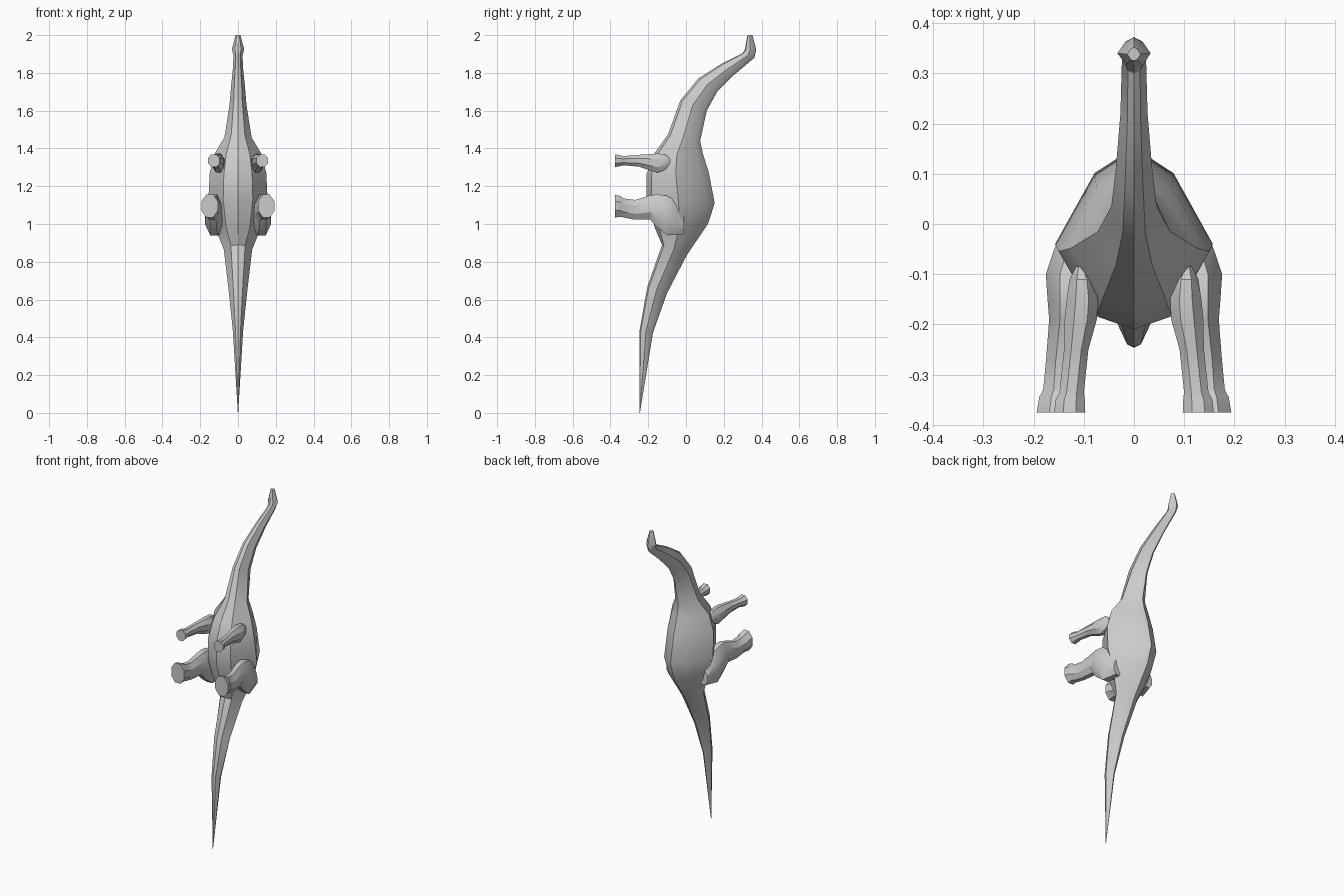
import bpy, bmesh, math

grey = bpy.data.materials.new("stone grey")
grey.diffuse_color = (0.6, 0.6, 0.6, 1)


def loft(name, rings):
    """Skin a list of equal closed rings and cap both ends."""
    bm = bmesh.new()
    loops = [[bm.verts.new(p) for p in ring] for ring in rings]
    n = len(loops[0])
    for a, b in zip(loops, loops[1:]):
        for i in range(n):
            j = (i + 1) % n
            bm.faces.new((a[i], a[j], b[j], b[i]))
    bm.faces.new(loops[0])
    bm.faces.new(loops[-1])
    bmesh.ops.recalc_face_normals(bm, faces=bm.faces)
    mesh = bpy.data.meshes.new(name)
    bm.to_mesh(mesh)
    bm.free()
    mesh.materials.append(grey)
    ob = bpy.data.objects.new(name, mesh)
    bpy.context.collection.objects.link(ob)
    bpy.ops.object.select_all(action='DESELECT')
    ob.select_set(True)
    bpy.context.view_layer.objects.active = ob
    bpy.ops.object.shade_smooth_by_angle(angle=math.radians(30))
    return ob


# Body from tail tip to snout: belly y, belly z, back y, back z, half width
stations = [
    (-.246, .00, -.244, .00, .001),
    (-.245, .44, -.175, .424, .027),
    (-.205, .667, -.10, .635, .05),
    (-.127, .89, .005, .836, .075),
    (-.165, .98, .116, 1.00, .125),
    (-.21, 1.13, .152, 1.11, .157),
    (-.21, 1.26, .12, 1.275, .15),
    (-.17, 1.37, .09, 1.37, .125),
    (-.095, 1.475, .075, 1.44, .072),
    (-.03, 1.655, .11, 1.60, .045),
    (.065, 1.77, .165, 1.70, .036),
    (.19, 1.85, .255, 1.79, .027),
    (.30, 1.905, .362, 1.88, .024),
    (.312, 1.925, .372, 1.922, .033),
    (.325, 2.0, .352, 2.0, .013),
]
# Section outline: fraction of half width, fraction from belly to back
outline = [(0, 0), (.5, .08), (1, .47), (.5, .86),
           (0, 1), (-.5, .86), (-1, .47), (-.5, .08)]
loft("body", [[(w * u, y0 + (y1 - y0) * t, z0 + (z1 - z0) * t) for u, t in outline]
              for y0, z0, y1, z1, w in stations])


# Legs from foot to body: y, centre x, centre z, x radius, z radius
def leg(name, rows, side):
    rings = []
    for y, x, z, rx, rz in rows:
        angles = [math.tau * (i + .5) / 8 for i in range(8)]
        rings.append([(side * (x + 1.05 * rx * math.cos(a)), y,
                       z + 1.05 * rz * math.sin(a)) for a in angles])
    loft(name, rings)


hind = [
    (-.375, .15, 1.095, .045, .062),
    (-.345, .148, 1.093, .042, .056),
    (-.33, .145, 1.085, .037, .052),
    (-.27, .142, 1.075, .034, .054),
    (-.19, .132, 1.088, .038, .065),
    (-.155, .13, 1.07, .043, .09),
    (-.10, .127, 1.045, .05, .108),
    (-.05, .115, 1.03, .045, .09),
    (-.01, .11, .99, .03, .045),
]
front = [
    (-.375, .128, 1.335, .032, .034),
    (-.35, .127, 1.335, .03, .03),
    (-.335, .124, 1.335, .025, .025),
    (-.25, .115, 1.335, .025, .032),
    (-.19, .106, 1.327, .033, .045),
    (-.15, .103, 1.322, .032, .052),
    (-.11, .104, 1.328, .025, .042),
    (-.085, .106, 1.33, .01, .018),
]
for side, word in ((1, "right"), (-1, "left")):
    leg("hind_leg_" + word, hind, side)
    leg("front_leg_" + word, front, side)
